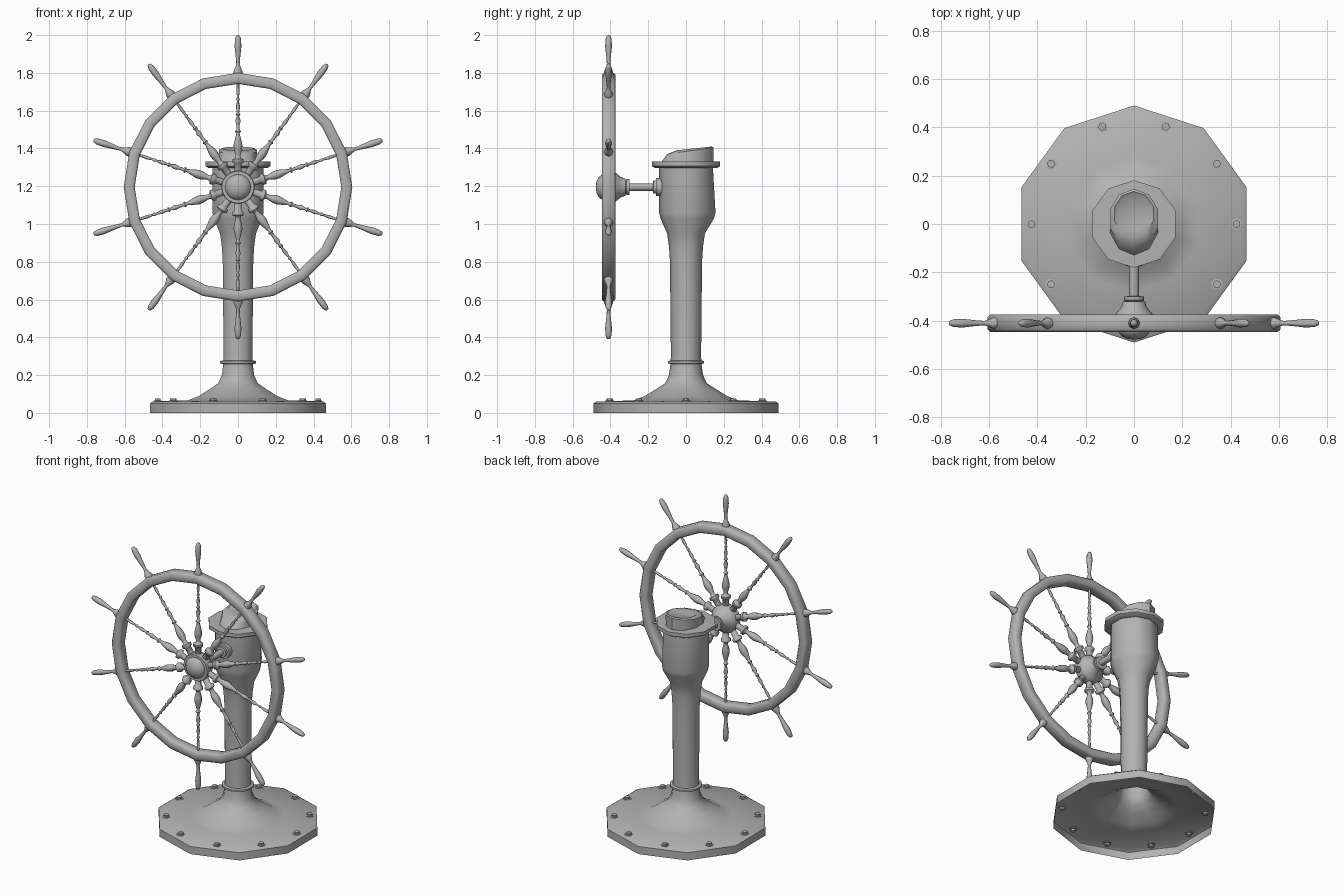
import bpy
import bmesh
from math import sin, cos, pi, radians
from mathutils import Matrix

cube = bpy.data.objects.get("Cube")
if cube:
    bpy.data.objects.remove(cube, do_unlink=True)

GREY = (0.45, 0.45, 0.45, 1)
metal = bpy.data.materials.new("plain grey")
metal.use_nodes = True
metal.diffuse_color = GREY
metal.node_tree.nodes["Principled BSDF"].inputs["Base Color"].default_value = GREY


def place(name, mesh, matrix=Matrix()):
    obj = bpy.data.objects.new(name, mesh)
    obj.matrix_world = matrix
    bpy.context.scene.collection.objects.link(obj)
    return obj


def finish(name, bm, angle=40):
    mesh = bpy.data.meshes.new(name)
    bm.to_mesh(mesh)
    bm.free()
    mesh.materials.append(metal)
    mesh.shade_smooth()
    mesh.set_sharp_from_angle(angle=radians(angle))
    return mesh


def lathe(name, profile, sides, closed=False, angle=40):
    """Spin (radius, height) points about z, with a corner on +y."""
    bm = bmesh.new()
    rings = []
    for r, h in profile:
        if r == 0:
            rings.append([bm.verts.new((0, 0, h))] * sides)
        else:
            turns = [pi / 2 + 2 * pi * i / sides for i in range(sides)]
            rings.append([bm.verts.new((r * cos(a), r * sin(a), h)) for a in turns])
    pairs = list(zip(rings, rings[1:]))
    if closed:
        pairs.append((rings[-1], rings[0]))
    for low, high in pairs:
        for i in range(sides):
            j = (i + 1) % sides
            corners = dict.fromkeys((low[i], low[j], high[j], high[i]))
            bm.faces.new(list(corners))
    return finish(name, bm, angle)


# Flared base, open underneath, running up into the column
pedestal = lathe("pedestal", [
    (0.49, 0), (0.49, 0.05), (0.475, 0.06), (0.28, 0.066), (0.22, 0.088),
    (0.16, 0.125), (0.11, 0.157), (0.09, 0.2), (0.082, 0.26), (0.08, 0.3),
    (0.085, 0.8), (0.09, 0.88), (0.1, 0.95), (0.135, 1.03), (0.142, 1.06),
    (0.142, 1.31)], 10)
# The shoulder bulges a little toward the back
for v in pedestal.vertices:
    if v.co.y > 0.05 and 1 < v.co.z < 1.1:
        v.co.y *= 1.1
place("pedestal", pedestal)

place("column_collar", lathe("column_collar", [
    (0.08, 0.258), (0.095, 0.262), (0.095, 0.274), (0.08, 0.278)], 20))
place("head_flange", lathe("head_flange", [
    (0.13, 1.295), (0.165, 1.297), (0.181, 1.307), (0.181, 1.33), (0, 1.334)], 10))

# Sloping hood: steep at the back, rounded down at the front
bm = bmesh.new()
rings = []
for front, back, half, z_front, z_back in (
        (-0.13, 0.145, 0.105, 1.33, 1.33), (-0.1, 0.145, 0.105, 1.37, 1.405),
        (-0.05, 0.135, 0.085, 1.39, 1.41), (-0.02, 0.12, 0.07, 1.383, 1.4)):
    ring = []
    for i in range(10):
        a = pi / 2 + pi * i / 5
        t = (1 + sin(a)) / 2
        ring.append(bm.verts.new((half * cos(a), front + (back - front) * t,
                                  z_front + (z_back - z_front) * t)))
    rings.append(ring)
for low, high in zip(rings, rings[1:]):
    for i in range(10):
        j = (i + 1) % 10
        bm.faces.new((low[i], low[j], high[j], high[i]))
bm.faces.new(rings[-1])
place("hood", finish("hood", bm))

# Ring of bolts through the base, showing above and below
bolt = lathe("bolt", [
    (0, 0.042), (0.016, 0.042), (0.016, 0.055), (0.025, 0.056), (0.025, 0.064),
    (0.017, 0.065), (0.017, 0.075), (0, 0.075)], 6, angle=30)
for i in range(10):
    turn = Matrix.Rotation(2 * pi * i / 10, 4, "Z")
    place(f"bolt_{i + 1}", bolt, turn @ Matrix.Translation((0.424, 0, 0)))

# Wheel parts share one centre; their axis runs front to back
CENTRE = Matrix.Translation((0, -0.41, 1.195))
AXLE = CENTRE @ Matrix.Rotation(-pi / 2, 4, "X")

place("wheel_rim", lathe("wheel_rim", [
    (0.557, -0.036), (0.595, -0.036), (0.605, -0.026), (0.605, 0.026),
    (0.595, 0.036), (0.557, 0.036), (0.547, 0.026), (0.547, -0.026)],
    20, closed=True, angle=50), AXLE)

place("hub", lathe("hub", [
    (0, -0.068), (0.03, -0.064), (0.053, -0.052), (0.066, -0.036),
    (0.068, -0.03), (0.085, -0.03), (0.088, -0.022), (0.088, 0.022),
    (0.078, 0.036), (0.066, 0.05), (0.052, 0.068), (0.046, 0.09),
    (0, 0.09)], 20), AXLE)

place("axle", lathe("axle", [
    (0.03, 0.085), (0.042, 0.096), (0.042, 0.11), (0.02, 0.112), (0.02, 0.235),
    (0.034, 0.237), (0.034, 0.25), (0.048, 0.252), (0.048, 0.29)], 12), AXLE)

# Turned spoke with beads, ending in a grip outside the rim
spoke = lathe("spoke", [
    (0.019, 0.07), (0.019, 0.125), (0.03, 0.132), (0.03, 0.148), (0.015, 0.155),
    (0.013, 0.17), (0.022, 0.2), (0.023, 0.225), (0.012, 0.27), (0.008, 0.285),
    (0.016, 0.295), (0.008, 0.306), (0.009, 0.33), (0.014, 0.352), (0.006, 0.375),
    (0.013, 0.385), (0.006, 0.395), (0.011, 0.425), (0.005, 0.455), (0.01, 0.465),
    (0.005, 0.475), (0.009, 0.505), (0.006, 0.56), (0.024, 0.595), (0.024, 0.612),
    (0.013, 0.637), (0.009, 0.65), (0.012, 0.69), (0.018, 0.745), (0.016, 0.785),
    (0.009, 0.802), (0, 0.805)], 8, angle=60)
for i in range(10):
    place(f"spoke_{i + 1}", spoke, CENTRE @ Matrix.Rotation(2 * pi * i / 10, 4, "Y"))
